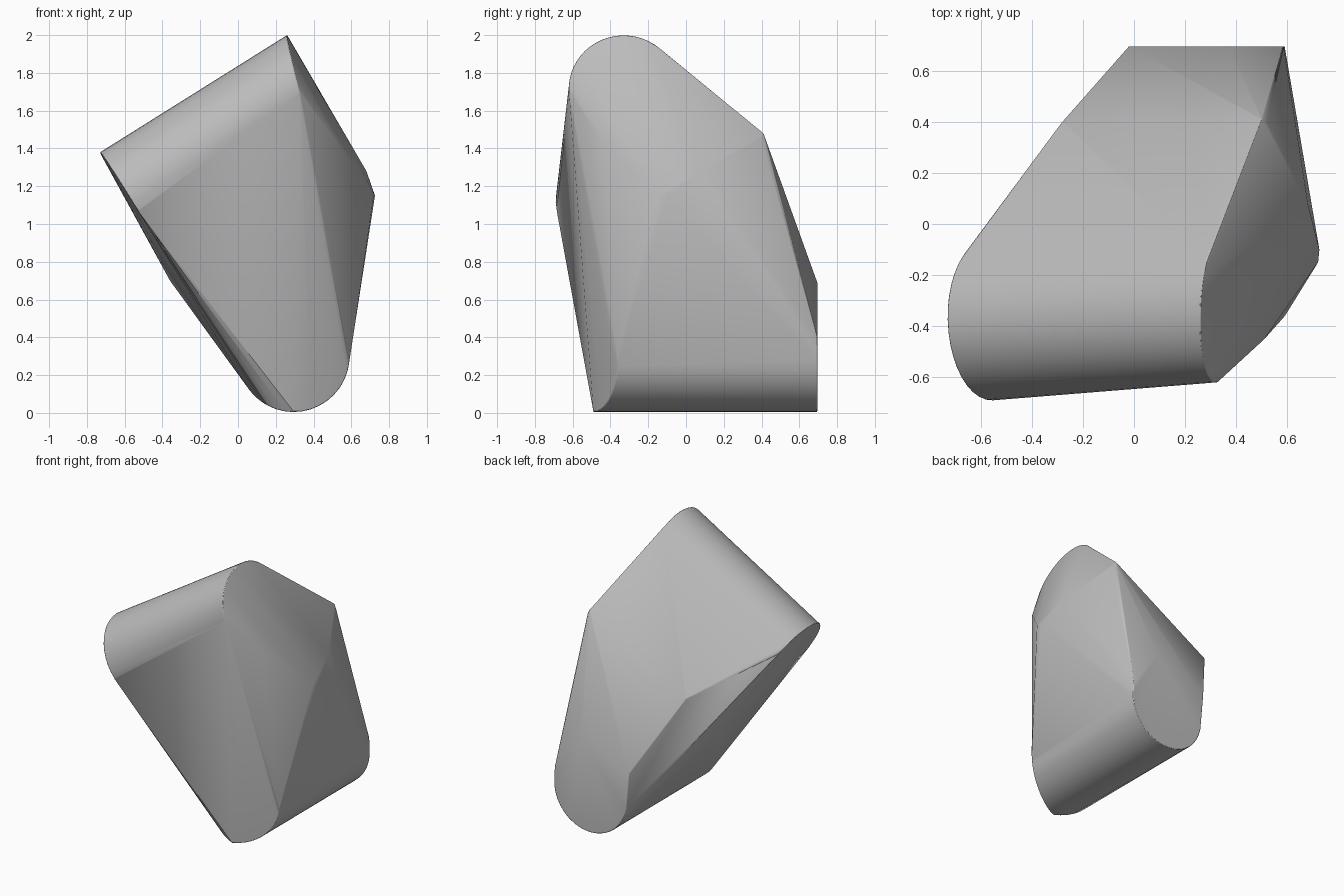
import bpy, bmesh
from math import radians, sin, cos
from mathutils import Vector

cube = bpy.data.objects.get("Cube")
if cube:
    bpy.data.objects.remove(cube)


def arc(center, side, up, start, end, steps=20):
    """Points on an ellipse arc, angles in degrees."""
    c, s, u = Vector(center), Vector(side), Vector(up)
    angles = [radians(start + (end - start) * i / steps) for i in range(steps + 1)]
    return [c + s * cos(a) + u * sin(a) for a in angles]


# Rounded ends of the tilted upper roll
upper_right = arc((.33, -.33, 1.72), (.01, .29, 0), (-.07, 0, .28), 42, 185)
upper_left = arc((-.57, -.38, 1.12), (-.01, .31, 0), (-.16, 0, .26), 15, 200)

# Rounded ends of the lower roll; the front rim curves back at its sides
lower_back = arc((.295, .695, .3), (.295, 0, 0), (0, 0, .295), 180, 375)
lower_front = arc((.295, -.49, .3), (.295, 0, 0), (0, 0, .295), 180, 360)
for p in lower_front:
    p.y += .13 * abs(p.x - .295) / .295

# Corners of the facets between the two rolls
corners = [
    (.50, .41, 1.48), (.52, .40, 1.45), (.68, .08, 1.28),
    (.725, -.10, 1.15), (.72, -.15, 1.16), (.51, -.45, 1.45),
    (.37, .695, .69), (-.02, .695, .52), (.585, .695, .40),
    (-.28, .40, 1.03), (-.36, .12, .70),
]

# Stretch one skin around everything
bm = bmesh.new()
for p in upper_right + upper_left + lower_back + lower_front + corners:
    bm.verts.new(p)
hull = bmesh.ops.convex_hull(bm, input=bm.verts)
loose = {g for g in hull["geom_interior"] + hull["geom_unused"]
         if isinstance(g, bmesh.types.BMVert)}
bmesh.ops.delete(bm, geom=list(loose), context="VERTS")
bmesh.ops.dissolve_limit(bm, angle_limit=radians(1), verts=bm.verts, edges=bm.edges)
bmesh.ops.recalc_face_normals(bm, faces=bm.faces)
mesh = bpy.data.meshes.new("wrapped_body")
bm.to_mesh(mesh)
bm.free()

# Plain grey finish
grey = bpy.data.materials.new("neutral_grey")
grey.use_nodes = True
colour = (.5, .5, .5, 1)
grey.diffuse_color = colour
grey.node_tree.nodes["Principled BSDF"].inputs["Base Color"].default_value = colour
mesh.materials.append(grey)

body = bpy.data.objects.new("wrapped_body", mesh)
bpy.context.collection.objects.link(body)

# Slim rounded rim, then smooth shading
rim = body.modifiers.new("rim", "BEVEL")
rim.width = .008
rim.segments = 2
rim.limit_method = "ANGLE"
rim.angle_limit = radians(40)
bpy.ops.object.select_all(action="DESELECT")
body.select_set(True)
bpy.context.view_layer.objects.active = body
bpy.ops.object.shade_smooth_by_angle(angle=radians(30))
